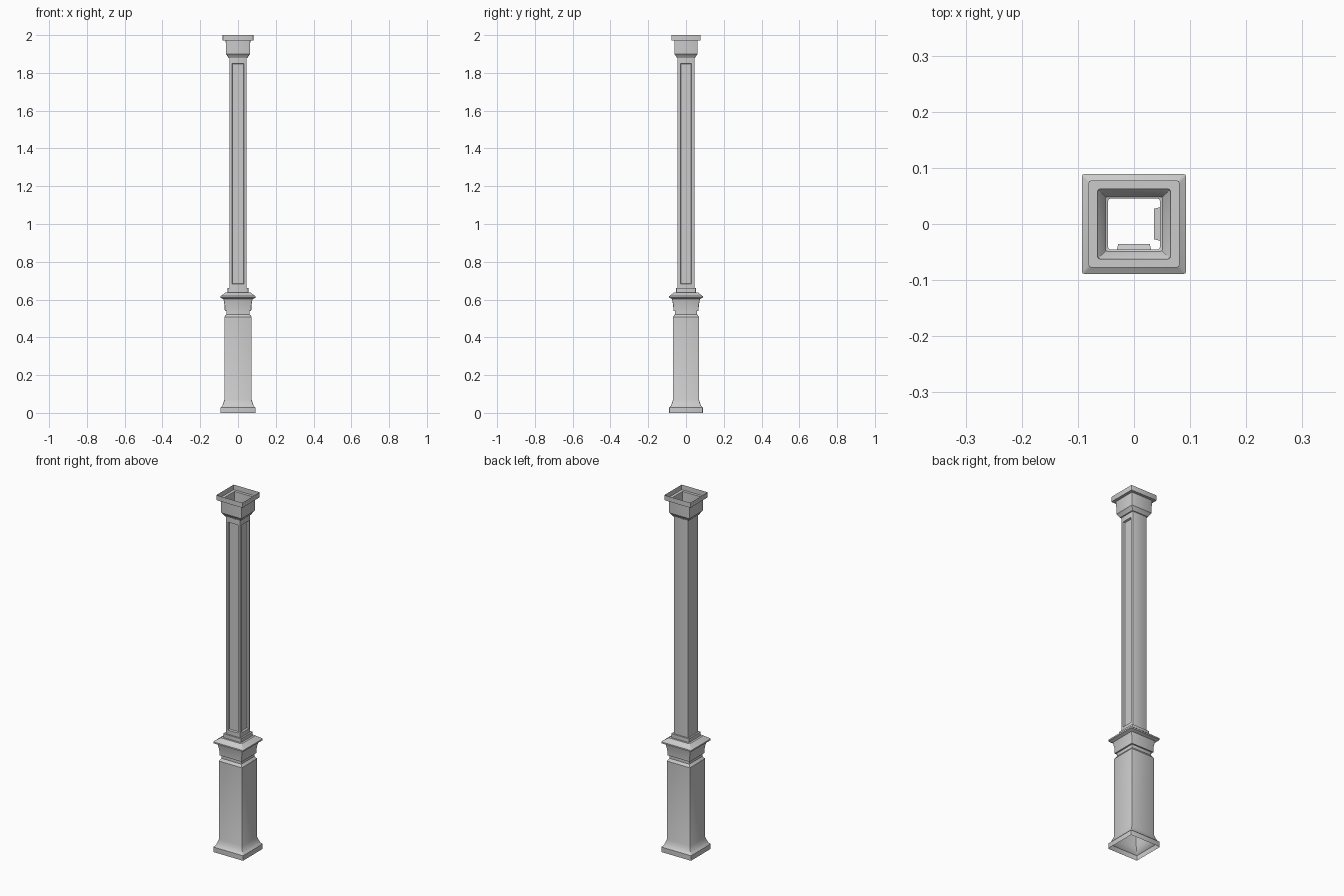
import bpy, bmesh, math

if "Cube" in bpy.data.objects:
    bpy.data.objects.remove(bpy.data.objects["Cube"])

Y_RATIO = 0.955   # column is slightly narrower front to back
CORNER = 0.004    # rounded corner radius


def ring(bm, half, z, ratio):
    """Rounded rectangle of vertices at height z, counter-clockwise."""
    hx, hy = half - CORNER, half * ratio - CORNER
    verts = []
    for i, (sx, sy) in enumerate([(1, 1), (-1, 1), (-1, -1), (1, -1)]):
        for k in range(3):
            a = math.pi / 2 * (i + k / 2)
            verts.append(bm.verts.new((sx * hx + CORNER * math.cos(a),
                                       sy * hy + CORNER * math.sin(a), z)))
    return verts


def loft(name, profile, panels=False):
    """Open shell through (half width, z) profile points."""
    bm = bmesh.new()
    rings = [ring(bm, h, z, 0.985 if h < 0.05 else Y_RATIO) for h, z in profile]
    for lo, hi in zip(rings, rings[1:]):
        n = len(lo)
        for i in range(n):
            j = (i + 1) % n
            bm.faces.new((lo[i], lo[j], hi[j], hi[i]))
    bm.normal_update()
    if panels:
        # recessed panels on the front and right faces only
        faces = [f for f in bm.faces if f.calc_area() > 0.05
                 and (f.normal.y < -0.99 or f.normal.x > 0.99)]
        bmesh.ops.inset_individual(bm, faces=faces, thickness=0.016)
        bmesh.ops.inset_individual(bm, faces=faces, thickness=0.004, depth=-0.01)
    mesh = bpy.data.meshes.new(name)
    bm.to_mesh(mesh)
    bm.free()
    obj = bpy.data.objects.new(name, mesh)
    bpy.context.collection.objects.link(obj)
    bpy.ops.object.select_all(action='DESELECT')
    obj.select_set(True)
    bpy.context.view_layer.objects.active = obj
    bpy.ops.object.shade_smooth_by_angle(angle=math.radians(30))
    return obj


# Lower block with flared foot
loft("pedestal", [(0.093, 0), (0.093, 0.028), (0.084, 0.036), (0.078, 0.052),
                  (0.072, 0.07), (0.072, 0.508), (0.062, 0.522), (0.062, 0.54)])

# Moulded collar with flange
loft("collar", [(0.062, 0.54), (0.070, 0.54), (0.071, 0.57), (0.077, 0.602),
                (0.093, 0.61), (0.093, 0.618), (0.075, 0.63), (0.066, 0.638),
                (0.055, 0.638), (0.055, 0.66), (0.046, 0.66)])

# Slender paneled shaft
loft("shaft", [(0.046, 0.66), (0.046, 0.672), (0.046, 1.861), (0.046, 1.878)],
     panels=True)

# Open capital with top plate rim
loft("capital", [(0.046, 1.878), (0.051, 1.88), (0.055, 1.888), (0.064, 1.9),
                 (0.065, 1.972), (0.081, 1.972), (0.081, 2.0)])
